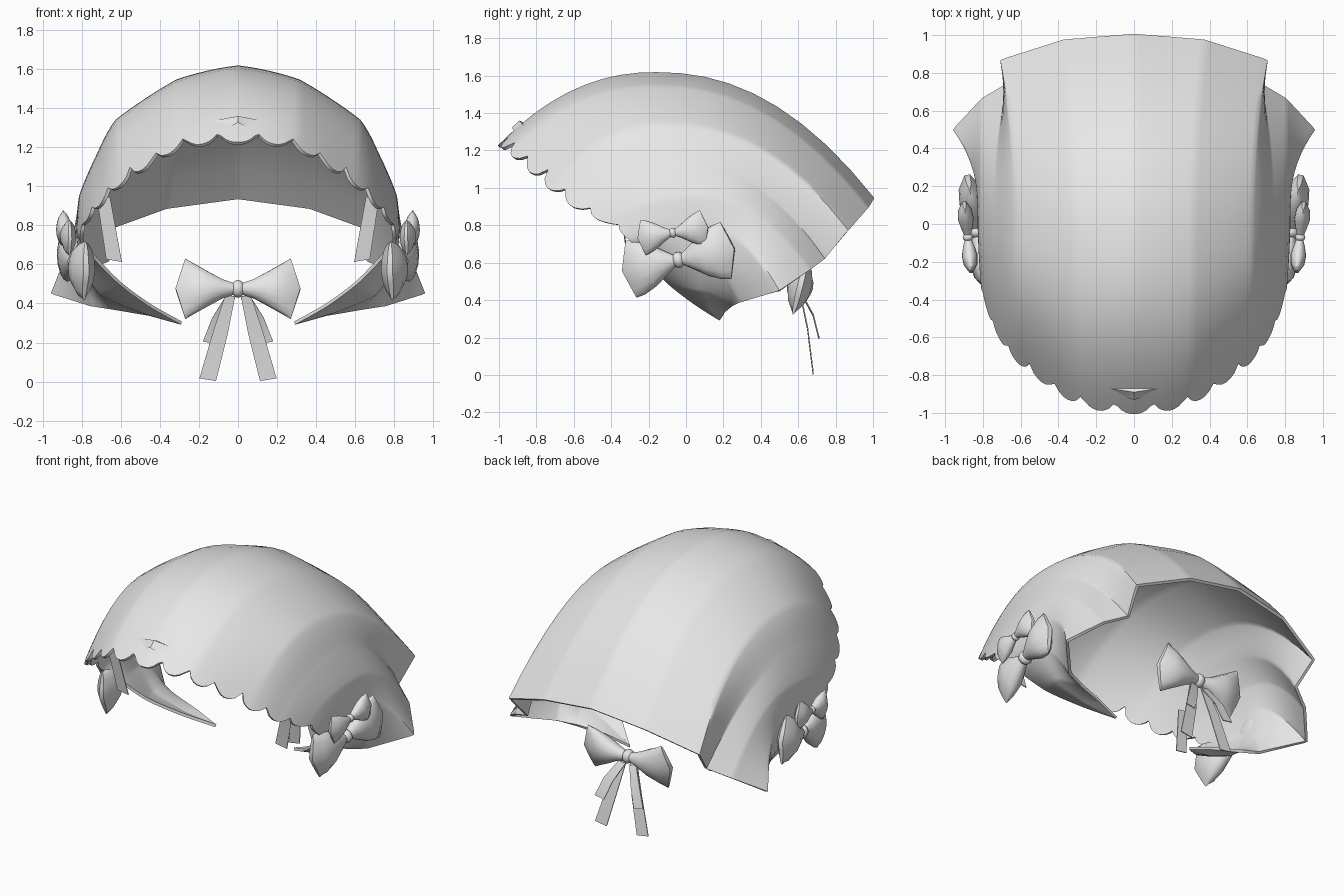
import bpy, bmesh, math
from mathutils import Vector, Matrix

cube = bpy.data.objects.get("Cube")
if cube:
    bpy.data.objects.remove(cube, do_unlink=True)

GREY = (0.8, 0.8, 0.8, 1)
cloth = bpy.data.materials.new("grey_cloth")
cloth.use_nodes = True
cloth.diffuse_color = GREY
for node in cloth.node_tree.nodes:
    if node.type == 'BSDF_PRINCIPLED':
        node.inputs["Base Color"].default_value = GREY

MIRROR = Matrix.Diagonal((-1, 1, 1, 1))


def finish(name, bm, thickness=0, mirror=False):
    """Turn a bmesh into a smooth, optionally mirrored and thickened object."""
    bmesh.ops.remove_doubles(bm, verts=bm.verts, dist=0.0005)
    bmesh.ops.recalc_face_normals(bm, faces=bm.faces)
    mesh = bpy.data.meshes.new(name)
    bm.to_mesh(mesh)
    bm.free()
    mesh.materials.append(cloth)
    obj = bpy.data.objects.new(name, mesh)
    bpy.context.collection.objects.link(obj)
    if mirror:
        mod = obj.modifiers.new("mirror", 'MIRROR')
        mod.merge_threshold = 0.001
    if thickness:
        mod = obj.modifiers.new("thickness", 'SOLIDIFY')
        mod.thickness = thickness
        mod.offset = 0
    bpy.ops.object.select_all(action='DESELECT')
    obj.select_set(True)
    bpy.context.view_layer.objects.active = obj
    bpy.ops.object.convert(target='MESH')
    bpy.ops.object.shade_smooth_by_angle(angle=math.radians(50))
    return obj


def skin(bm, rows, closed=False):
    """Bridge consecutive rows of points with quads."""
    grid = [[bm.verts.new(p) for p in row] for row in rows]
    n = len(grid[0])
    for a, b in zip(grid, grid[1:]):
        for i in range(n if closed else n - 1):
            j = (i + 1) % n
            bm.faces.new((a[i], a[j], b[j], b[i]))
    return grid


def spline(pts, t, straight):
    """Curve through points, symmetric about x = 0, eased toward its chords."""
    i = min(int(t), len(pts) - 2)
    u = t - i
    p = [Vector(q) for q in pts]
    before = p[i - 1] if i else Vector((-p[1].x, p[1].y, p[1].z))
    after = p[min(i + 2, len(p) - 1)]
    a, b = p[i], p[i + 1]
    curve = 0.5 * (2 * a + (b - before) * u
                   + (2 * before - 5 * a + 4 * b - after) * u * u
                   + (3 * a - before - 3 * b + after) * u ** 3)
    return curve.lerp(a.lerp(b, u), straight)


# Hood: front rim, crown arch and back rim, each from the middle to the chin tip
TIP = (.29, .18, .30)
front_rim = [(0, -1, 1.22), (.3, -.95, 1.185), (.6, -.74, 1.0), (.72, -.58, .88),
             (.78, -.42, .805), (.8, -.3, .72), (.72, -.2, .62), (.6, -.1, .5),
             (.45, .04, .39), TIP]
crown = [(0, -.16, 1.61), (.31, -.16, 1.54), (.62, -.1, 1.335), (.735, -.02, 1.12),
         (.805, .05, .95), (.82, .1, .78), (.8, .12, .6), (.7, .1, .45),
         (.49, .12, .36), TIP]
back_rim = [(0, 1, .94), (.37, .97, .89), (.7, .865, .77), (.665, .74, .62),
            (.8, .66, .56), (.95, .5, .45), (.75, .29, .39), (.63, .25, .375),
            (.45, .21, .345), TIP]

STEPS, COLS = 14, 9
rows, run, last = [], 0, Vector(front_rim[0])
for k in range(STEPS * (len(crown) - 1) + 1):
    t = k / STEPS
    front, mid, back = (spline(c, t, s) for c, s in
                        ((front_rim, .2), (crown, .5), (back_rim, 1)))
    run += (front - last).length
    last = front
    # scalloped front edge, fading out above the side bows
    notch = 1 - abs(math.sin(math.pi * (run - .1) / .18)) ** .5 if run < 1.25 else 0
    power = 2.2 - 1.2 * min(max((t - 5) / 3, 0), 1)
    row = []
    for c in range(-COLS, COLS + 1):
        d = (front if c < 0 else back) - mid
        f = abs(c) / COLS
        if c == -COLS:
            f -= .085 * notch
        bend = f ** power
        row.append(mid + Vector((d.x * bend, d.y * f, d.z * bend)))
    rows.append(row)
bm = bmesh.new()
skin(bm, rows)
finish("hood", bm, thickness=.018, mirror=True)


# Bows: two puffed wings with pointed ends and a round knot
def bow(name, matrix, plump=0):
    bm = bmesh.new()
    stations = [(.02, .03, .03), (.08, .05, .05), (.15, .09, .07),
                (.22, .13, .06), (.27, .16, .015)]
    for side in (-1, 1):
        rings = []
        for n, (x, high, deep) in enumerate(stations):
            high += plump * math.sin(math.pi * n / 4)
            ring = []
            for k in range(16):
                a = math.tau * k / 16
                v = math.cos(a)
                point = .05 * (n / 4) ** 2 * (1 - abs(v))
                ring.append((side * (x + point), deep * math.sin(a), high * v))
            rings.append(ring)
        grid = skin(bm, rings, closed=True)
        # close the wing end with a strip between its two sheets
        end = grid[-1]
        for k in range(8):
            quad = [end[k], end[k + 1], end[15 - k], end[-k % 16]]
            bm.faces.new(list(dict.fromkeys(quad)))
    bmesh.ops.create_uvsphere(bm, u_segments=12, v_segments=8, radius=.045,
                              matrix=Matrix.Diagonal((.8, 1, 1, 1)))
    bmesh.ops.transform(bm, matrix=matrix, verts=bm.verts)
    finish(name, bm)


def place(loc, yaw=0, pitch=0, tilt=0, size=1):
    turn = (Matrix.Rotation(math.radians(yaw), 4, 'Z')
            @ Matrix.Rotation(math.radians(pitch), 4, 'X')
            @ Matrix.Rotation(math.radians(-tilt), 4, 'Y'))
    return Matrix.Translation(loc) @ turn @ Matrix.Scale(size, 4)


bow("neck_bow", place((0, .61, .475), pitch=-14))
large = place((.83, -.04, .615), yaw=80, tilt=11, size=.97)
small = place((.88, -.07, .76), yaw=84, tilt=9, size=.6)
for side, flip in (("left", Matrix.Identity(4)), ("right", MIRROR)):
    bow(side + "_large_bow", flip @ large, plump=.03)
    bow(side + "_small_bow", flip @ small, plump=.02)


# Ribbons: thin strips along a short path of (point, width)
def ribbon(name, path):
    bm = bmesh.new()
    skin(bm, [[Vector(p) + Vector((s * w / 2, 0, s * w * .08)) for s in (-1, 1)]
              for p, w in path])
    finish(name, bm, thickness=.006, mirror=True)


ribbon("long_bow_tails", [((.04, .61, .44), .05), ((.09, .65, .25), .075),
                          ((.155, .68, .01), .085)])
ribbon("short_bow_tails", [((.04, .62, .43), .05), ((.1, .68, .32), .065),
                           ((.145, .71, .2), .07)])
ribbon("inner_side_ribbons", [((.69, -.36, .95), .07), ((.635, -.31, .62), .08)])

# Small pointed bow tip showing through the cloth above the front edge
bm = bmesh.new()
peak = bm.verts.new((0, -.89, 1.36))
base = [bm.verts.new(p) for p in ((-.13, -.87, 1.335), (-.05, -.92, 1.3),
                                  (0, -.93, 1.325), (.05, -.92, 1.3),
                                  (.13, -.87, 1.335), (0, -.85, 1.34))]
for a, b in zip(base, base[1:] + base[:1]):
    bm.faces.new((peak, a, b))
finish("front_bow_tip", bm)
